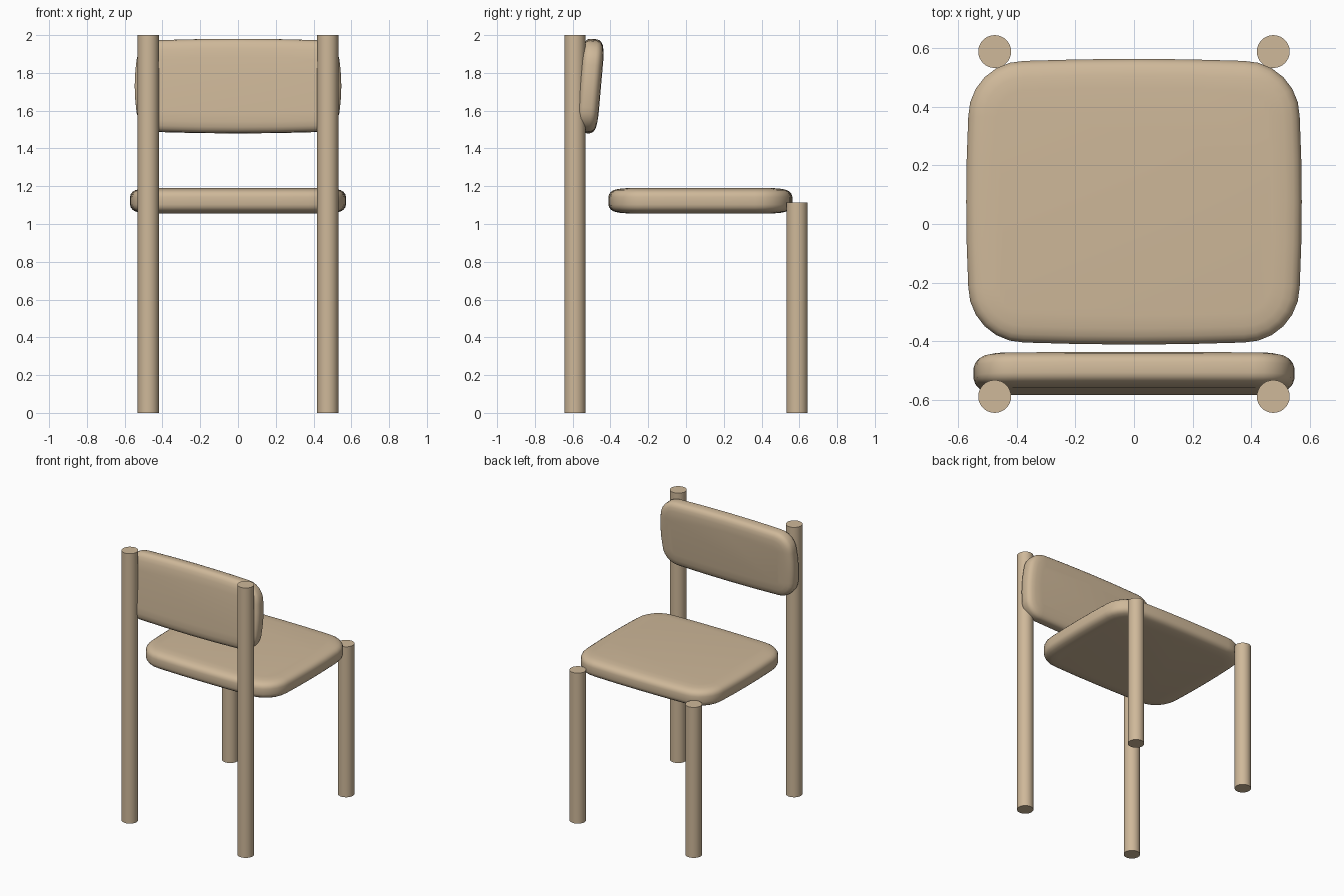
import bpy, bmesh, math

if "Cube" in bpy.data.objects:
    bpy.data.objects.remove(bpy.data.objects["Cube"])

wood = bpy.data.materials.new("wood")
wood.diffuse_color = (0.62, 0.48, 0.32, 1)
wood.use_nodes = True
wood.node_tree.nodes["Principled BSDF"].inputs["Base Color"].default_value = wood.diffuse_color


def finish(ob, angle):
    ob.data.materials.clear()
    ob.data.materials.append(wood)
    bpy.ops.object.select_all(action='DESELECT')
    ob.select_set(True)
    bpy.context.view_layer.objects.active = ob
    bpy.ops.object.shade_smooth_by_angle(angle=math.radians(angle))


def leg(name, x, y, height, radius=0.056):
    bpy.ops.mesh.primitive_cylinder_add(vertices=32, radius=radius, depth=height,
                                        location=(x, y, height / 2))
    ob = bpy.context.object
    ob.name = name
    finish(ob, 40)


def outline(hx, hy, r, bow=0.007, steps=6, edge=4):
    """Rounded rectangle with slightly bowed sides, counter-clockwise."""
    pts = []
    for q, (sx, sy) in enumerate(((1, 1), (-1, 1), (-1, -1), (1, -1))):
        cx, cy = sx * (hx - bow - r), sy * (hy - bow - r)
        for i in range(steps + 1):
            a = math.pi / 2 * (q + i / steps)
            pts.append((cx + r * math.cos(a), cy + r * math.sin(a)))
        # bowed side leading to the next corner
        for i in range(1, edge):
            t = 1 - 2 * i / edge
            b = bow * (1 - t * t)
            if q % 2 == 0:
                pts.append((cx * t, cy + sy * (r + b)))
            else:
                pts.append((cx + sx * (r + b), cy * t))
    return pts


def cushion(name, hx, hy, half, r, location, tilt=0):
    """Slab with soft edges: rings of the outline, inset towards both faces."""
    # (inset, share of half thickness)
    side = [(0.0, 0.3), (0.004, 0.52), (0.013, 0.7), (0.028, 0.84),
            (0.055, 0.94), (0.1, 1.0)]
    profile = [(o, -z) for o, z in reversed(side)] + side
    bm = bmesh.new()
    rings = []
    for o, z in profile:
        rings.append([bm.verts.new((x, y, z * half))
                      for x, y in outline(hx - o, hy - o, r - o)])
    for a, b in zip(rings, rings[1:]):
        n = len(a)
        for i in range(n):
            j = (i + 1) % n
            bm.faces.new((a[i], a[j], b[j], b[i]))
    bm.faces.new(list(reversed(rings[0])))
    bm.faces.new(rings[-1])
    bmesh.ops.recalc_face_normals(bm, faces=bm.faces)
    me = bpy.data.meshes.new(name)
    bm.to_mesh(me)
    bm.free()
    ob = bpy.data.objects.new(name, me)
    bpy.context.collection.objects.link(ob)
    ob.location = location
    ob.rotation_euler = (tilt, 0, 0)
    finish(ob, 60)


# Legs: tall posts carry the backrest, short ones stand at the other side
for label, s in (("left", -1), ("right", 1)):
    leg("tall_post_" + label, s * 0.475, -0.588, 2.0)
    leg("short_leg_" + label, s * 0.475, 0.588, 1.115)

# Seat and tilted backrest
cushion("seat", 0.572, 0.487, 0.067, 0.19, (0, 0.076, 1.123))
cushion("backrest", 0.547, 0.25, 0.06, 0.13, (0, -0.51, 1.73), math.radians(85))
